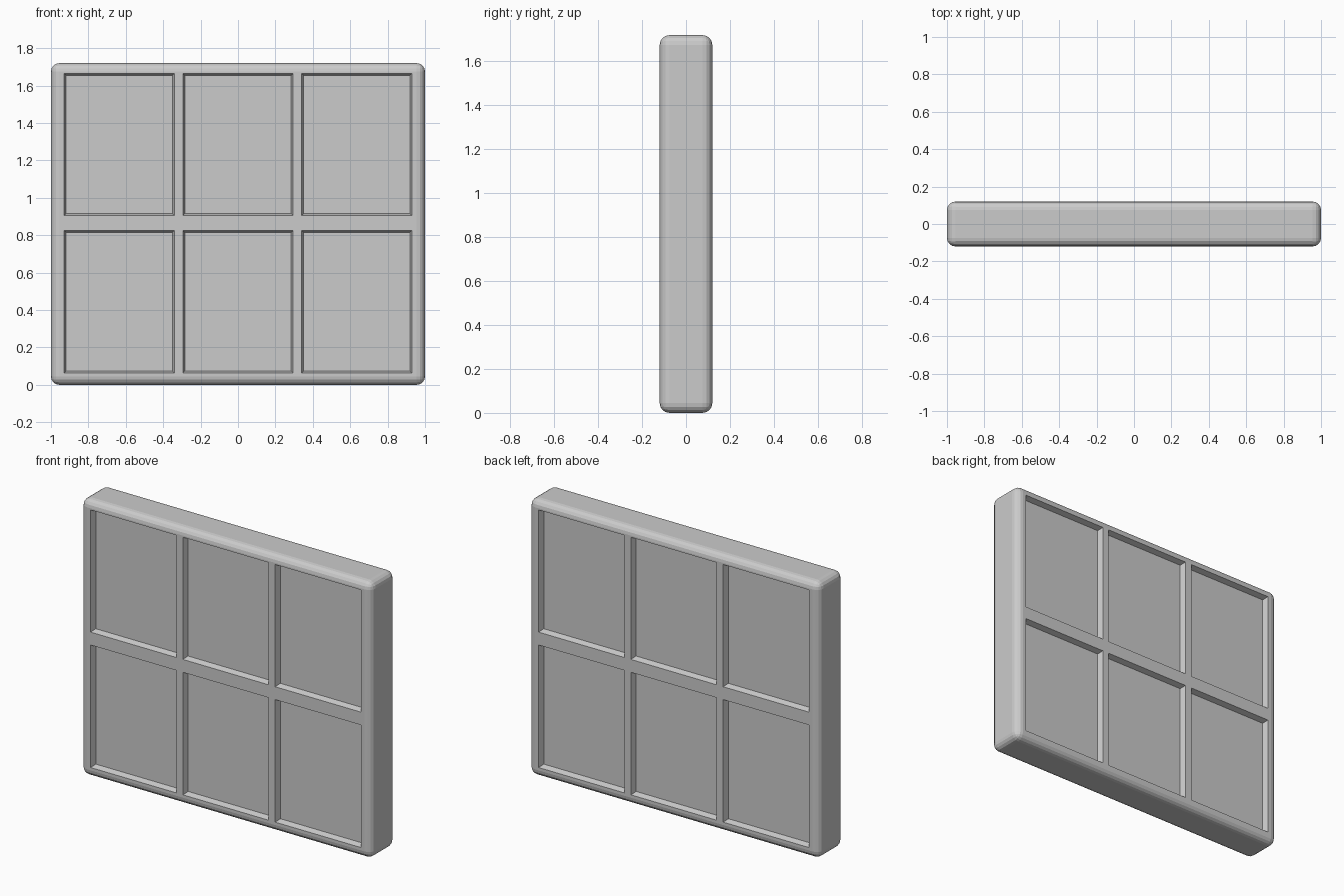
import bpy, bmesh
from mathutils import Vector

default = bpy.data.objects.get("Cube")
if default:
    bpy.data.objects.remove(default, do_unlink=True)

WIDTH, DEPTH, HEIGHT = 2.0, 0.24, 1.72
BEVEL = 0.045
RECESS, TAPER = 0.035, 0.011
COLUMNS = [(-0.93, -0.34), (-0.295, 0.295), (0.34, 0.93)]
ROWS = [(0.063, 0.825), (0.905, 1.665)]

# Plain grey material
grey = bpy.data.materials.new("plain grey")
grey.use_nodes = True
colour = (0.6, 0.6, 0.6, 1)
grey.diffuse_color = colour
grey.node_tree.nodes["Principled BSDF"].inputs["Base Color"].default_value = colour

# Rounded slab
bm = bmesh.new()
bmesh.ops.create_cube(bm, size=1)
for v in bm.verts:
    v.co = Vector((v.co.x * WIDTH, v.co.y * DEPTH, (v.co.z + 0.5) * HEIGHT))
bmesh.ops.bevel(bm, geom=bm.edges[:], offset=BEVEL, segments=4,
                profile=0.5, affect='EDGES', clamp_overlap=True)
bm.normal_update()


def broad_faces():
    return [f for f in bm.faces if abs(f.normal.y) > 0.999]


def cut(point, normal):
    faces = broad_faces()
    edges = {e for f in faces for e in f.edges}
    verts = {v for f in faces for v in f.verts}
    bmesh.ops.bisect_plane(bm, geom=[*faces, *edges, *verts],
                           plane_co=point, plane_no=normal)
    bm.normal_update()


# Pane outlines cut into the front and back
for pair in COLUMNS:
    for x in pair:
        cut((x, 0, 0), (1, 0, 0))
for pair in ROWS:
    for z in pair:
        cut((0, 0, z), (0, 0, 1))


# Recessed panes with slightly sloping walls
def is_pane(face):
    c = face.calc_center_median()
    return (any(a < c.x < b for a, b in COLUMNS)
            and any(a < c.z < b for a, b in ROWS))


panes = [f for f in broad_faces() if is_pane(f)]
bmesh.ops.inset_individual(bm, faces=panes, thickness=TAPER,
                           depth=-RECESS, use_even_offset=True)

mesh = bpy.data.meshes.new("window_panel")
bm.to_mesh(mesh)
bm.free()
mesh.materials.append(grey)
panel = bpy.data.objects.new("window_panel", mesh)
bpy.context.collection.objects.link(panel)
